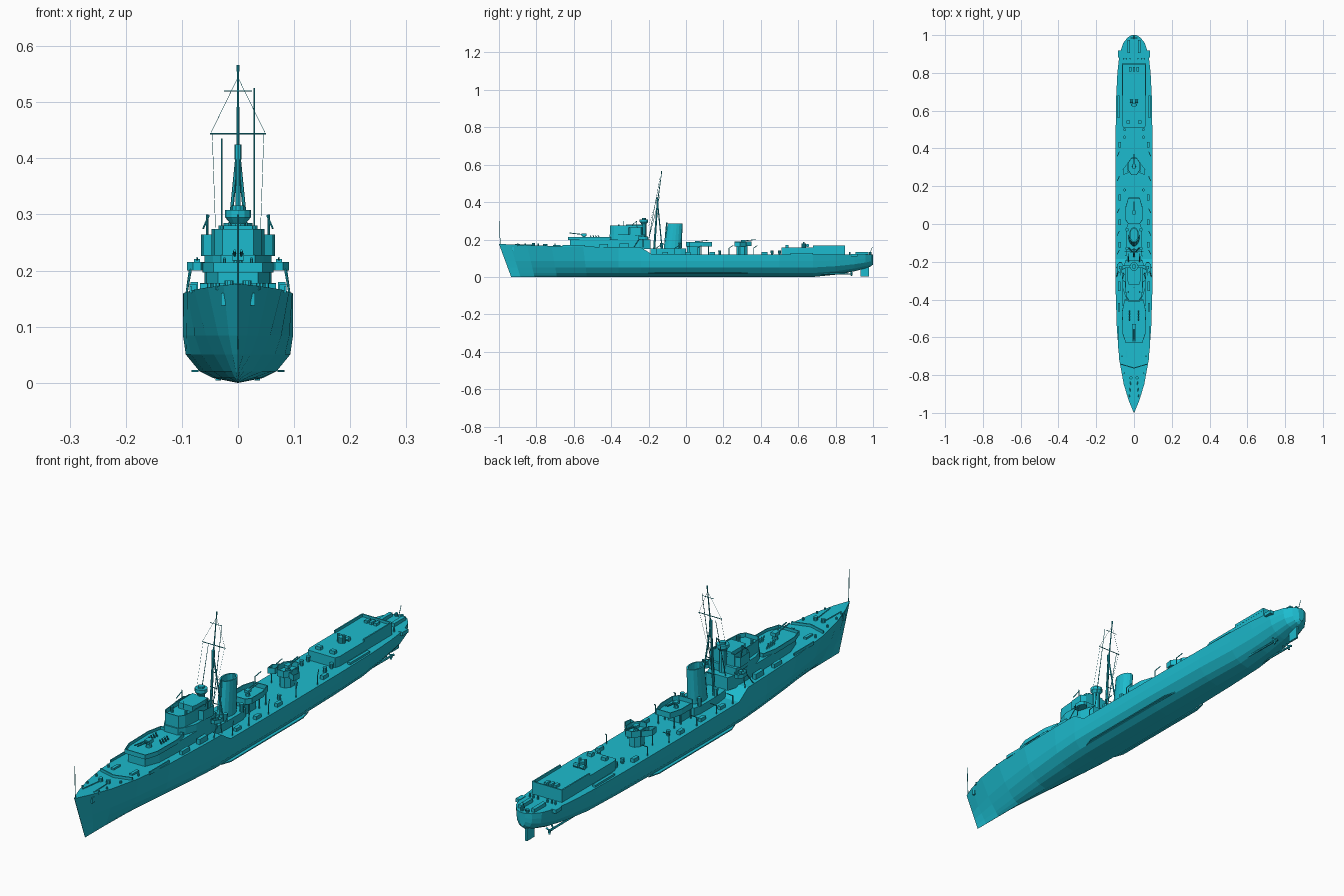
import bpy, bmesh, math
from mathutils import Vector

mat = bpy.data.materials.new("teal_paint")
mat.diffuse_color = (0.012, 0.5, 0.62, 1)


def finish(name, bm):
    bmesh.ops.remove_doubles(bm, verts=bm.verts, dist=1e-5)
    bmesh.ops.recalc_face_normals(bm, faces=bm.faces)
    me = bpy.data.meshes.new(name)
    bm.to_mesh(me)
    bm.free()
    me.materials.append(mat)
    ob = bpy.data.objects.new(name, me)
    bpy.context.collection.objects.link(ob)
    return ob


def loft(name, rings):
    """Skin a list of equal-length closed rings and cap both ends."""
    bm = bmesh.new()
    vs = [[bm.verts.new(p) for p in r] for r in rings]
    n = len(rings[0])
    for a, b in zip(vs, vs[1:]):
        for i in range(n):
            j = (i + 1) % n
            bm.faces.new((a[i], a[j], b[j], b[i]))
    bm.faces.new(vs[0])
    bm.faces.new(vs[-1])
    return finish(name, bm)


def sym(half):
    """Closed outline from its +x half, listed front to back."""
    return half + [(-x, y) for x, y in reversed(half)]


def ngon(cx, cy, rx, ry, n=8):
    return [(cx + rx * math.cos(math.tau * (i + .5) / n), cy + ry * math.sin(math.tau * (i + .5) / n)) for i in range(n)]


def house(name, pts, z0, z1, grow=1.0, shift=0.0):
    cy = sum(p[1] for p in pts) / len(pts)
    cx = sum(p[0] for p in pts) / len(pts)
    top = [(cx + (x - cx) * grow, cy + (y - cy) * grow + shift, z1) for x, y in pts]
    return loft(name, [[(x, y, z0) for x, y in pts], top])


def tub(name, pts, z0, zf, z1, t=.004):
    """Block with a sunken floor at zf and a bulwark up to z1."""
    cy = sum(p[1] for p in pts) / len(pts)
    cx = sum(p[0] for p in pts) / len(pts)
    inner = []
    for x, y in pts:
        d = Vector((cx - x, cy - y)).normalized() * t
        inner.append((x + d.x, y + d.y))
    levels = [(pts, z0), (pts, z1), (inner, z1), (inner, zf)]
    return loft(name, [[(x, y, z) for x, y in p] for p, z in levels])


def box(name, x, y, z, sx, sy, sz):
    return house(name, [(x + a * sx / 2, y + b * sy / 2) for a, b in ((-1, -1), (1, -1), (1, 1), (-1, 1))], z, z + sz)


def rod(name, a, b, r, r2=None, n=6):
    a, b = Vector(a), Vector(b)
    q = (b - a).to_track_quat('Z', 'Y')
    rings = []
    for p, rr in ((a, r), (b, r if r2 is None else r2)):
        rings.append([p + q @ Vector((rr * math.cos(math.tau * i / n), rr * math.sin(math.tau * i / n), 0)) for i in range(n)])
    return loft(name, rings)


def drum(name, x, y, z0, z1, r, r2=None, n=10):
    return rod(name, (x, y, z0), (x, y, z1), r, r2, n)


def gun(name, x, y, z, s, barrels=(0,), d=-1):
    drum(name + "_pedestal", x, y, z, z + .018 * s, .009 * s, .005 * s)
    box(name + "_breech", x, y, z + .014 * s, .016 * s, .022 * s, .01 * s)
    for b in barrels:
        rod(name + "_barrel", (x + b, y, z + .02 * s), (x + b, y + d * .06 * s, z + .027 * s), .002 * s)


# Hull: top y, bottom y, half beam, keel z, deck z, fullness
stations = [
    (-1, -.935, .001, 0, .176, 0), (-.94, -.885, .026, 0, .174, 0), (-.85, -.81, .054, 0, .170, .08),
    (-.72, -.69, .078, 0, .166, .3), (-.55, -.53, .091, 0, .162, .6), (-.36, -.36, .097, 0, .160, .85),
    (-.24, -.24, .098, 0, .158, 1), (-.185, -.185, .098, 0, .122, 1), (.2, .2, .098, 0, .12, 1),
    (.5, .5, .097, 0, .12, .9), (.68, .68, .094, 0, .12, .8), (.8, .8, .088, .012, .12, .75),
    (.9, .9, .077, .03, .12, .8), (.96, .96, .056, .046, .121, .9), (.988, .988, .033, .056, .121, 1),
    (1, 1, .012, .066, .121, 1)]
full = [.012, .45, .7, .95, 1, 1]
vee = [.012, .07, .16, .38, .62, 1]
levels = [0, .07, .17, .42, .7, 1]
rings = []
for yt, yb, w, zk, zd, f in stations:
    half = []
    for u, v, t in zip(full, vee, levels):
        z = zd if t == 1 else zk + (.12 - zk) * t
        k = (z - zk) / (zd - zk)
        half.append((w * (u * f + v * (1 - f)), yb + (yt - yb) * k, z))
    rings.append(half + [(-x, y, z) for x, y, z in reversed(half)])
loft("hull", rings)

# Underwater gear
box("rudder", 0, .955, .003, .008, .045, .055)
for s in (-1, 1):
    rod("propeller_shaft", (s * .035, .64, .018), (s * .035, .88, .016), .004)
    rod("shaft_strut", (s * .035, .86, .016), (s * .02, .86, .04), .003)
    drum("propeller_hub", s * .035, .885, .01, .022, .005)
    for k in range(3):
        a = math.tau * k / 3 + .5
        rod("propeller_blade", (s * .035, .885, .016), (s * .035 + .014 * math.cos(a), .885, .018 + .014 * math.sin(a)), .002, .005, 4)
    house("bilge_keel", [(s * .07, -.2), (s * .083, -.16), (s * .083, .28), (s * .07, .33)], .019, .023)
    box("anchor", s * .026, -.925, .138, .008, .012, .022)

# Forecastle fittings
rod("jackstaff", (0, -.993, .17), (0, -.998, .3), .0015)
for s in (-1, 1):
    house("breakwater", [(0, -.765), (s * .068, -.745), (s * .068, -.74), (0, -.76)], .16, .177)
    drum("capstan", s * .016, -.815, .165, .182, .008)
    box("deck_locker", s * .04, -.69, .16, .012, .04, .012)
    rod("anchor_chain", (s * .016, -.81, .17), (s * .024, -.915, .174), .002)
    box("deck_edge_rail", s * .084, -.6, .16, .004, .12, .012)
    for y in (-.9, -.86, -.79, -.7):
        drum("bollard", s * (.036 + (.9 + y) * .14), y, .165, .178, .004, n=6)

# Forward deckhouse, gun platform and bridge
house("forward_deckhouse", sym([(.036, -.62), (.056, -.56), (.06, -.42), (.06, -.25), (.045, -.19)]), .15, .2)
tub("forward_gun_platform", sym([(.044, -.63), (.061, -.58), (.063, -.46), (.05, -.4)]), .197, .203, .214)
gun("forward_gun", 0, -.545, .2, 1.3, (-.006, .006))
for i in range(4):
    for x in (-.024, .024):
        rod("launcher_spigot", (x, -.5 + i * .014, .2), (x, -.512 + i * .014, .222), .003)
house("bridge_lower", sym([(.03, -.41), (.045, -.385), (.06, -.34), (.06, -.22)]), .2, .228)
tub("bridge_upper", sym([(.028, -.405), (.042, -.385), (.047, -.33), (.047, -.23)]), .226, .258, .274)
house("bridge_roof", sym([(.03, -.32), (.034, -.3), (.034, -.23)]), .255, .28)
for s in (-1, 1):
    tub("bridge_wing", [(s * x, y) for x, y in ((.044, -.31), (.062, -.3), (.066, -.24), (.044, -.23))], .226, .25, .264)
    tub("side_gun_sponson", ngon(s * .073, -.23, .019, .03), .2, .204, .215, .003)
    rod("sponson_strut", (s * .086, -.23, .202), (s * .092, -.23, .158), .002)
    rod("sponson_strut", (s * .084, -.25, .202), (s * .092, -.28, .158), .002)
    gun("side_gun", s * .073, -.23, .204, .7)
    rod("light_gun", (s * .055, -.26, .25), (s * .055, -.265, .3), .002)
    rod("light_gun_barrel", (s * .052, -.265, .298), (s * .062, -.29, .275), .0018)
    drum("signal_lamp", s * .03, -.36, .255, .28, .005)
    rod("whip_aerial", (s * .029, -.2, .2), (s * .029, -.14, .525 if s > 0 else .435), .0018, .001)
    box("life_raft", s * .078, -.33, .158, .014, .05, .022)
    box("life_raft", s * .08, -.44, .158, .012, .045, .018)
rod("bridge_staff", (0, -.335, .27), (0, -.335, .298), .0015)

# Director tower
drum("director_base", 0, -.225, .2, .29, .014)
drum("director_flare", 0, -.225, .284, .295, .014, .023, 12)
drum("director_tub", 0, -.225, .295, .308, .023, n=12)
drum("director_cap", 0, -.225, .308, .316, .012)

# Tripod mast with yards and stays
rod("mast_lower", (0, -.172, .12), (0, -.152, .41), .006, .004, 8)
rod("mast_upper", (0, -.152, .4), (0, -.13, .56), .0028, .0018)
drum("mast_top_lamp", 0, -.13, .555, .566, .003)
drum("mast_lantern", 0, -.152, .398, .425, .006, n=8)
rod("yard", (-.05, -.148, .444), (.05, -.148, .444), .0015)
rod("gaff", (-.025, -.136, .52), (.025, -.136, .52), .001)
for s in (-1, 1):
    rod("mast_leg", (s * .03, -.125, .12), (s * .002, -.152, .4), .0032)
    rod("yard_halyard", (s * .046, -.148, .444), (s * .04, -.2, .27), .0005, n=3)
    rod("mast_stay", (s * .002, -.132, .54), (s * .048, -.148, .446), .0005, n=3)
for z in (.22, .28, .34):
    k = (.4 - z) / .28 * .028 + .002
    rod("mast_brace", (-k, -.15, z), (k, -.15, z), .0016)

# Funnel and boiler casing
house("boiler_casing", sym([(.036, -.19), (.042, -.14), (.042, -.03), (.034, 0)]), .115, .152)
f0, f1, f2 = ngon(0, -.07, .029, .047, 16), ngon(0, -.058, .026, .041, 16), ngon(0, -.058, .02, .034, 16)
loft("funnel", [[(x, y, z) for x, y in p] for p, z in ((f0, .15), (f1, .285), (f2, .285), (f2, .25))])
rod("steam_pipe", (0, -.115, .15), (0, -.103, .292), .004)
for s in (-1, 1):
    for y in (-.13, -.03):
        drum("ventilator", s * .037, y, .15, .182, .007, .009, 8)

# Midship gun platforms
tub("midship_platform", sym([(.03, 0), (.045, .02), (.045, .09), (.03, .14)]), .164, .169, .186)
box("midship_store", 0, .04, .118, .05, .07, .05)
gun("midship_gun", 0, .06, .169, 1, (-.004, .004), 1)
house("aft_gun_house", ngon(0, .3, .026, .032), .118, .168)
tub("aft_gun_tub", ngon(0, .305, .036, .05), .165, .17, .19)
gun("aft_gun", 0, .305, .17, 1.1, (-.004, .004), 1)
for s in (-1, 1):
    for y in (.02, .08, .12):
        rod("platform_leg", (s * .034, y, .118), (s * .034, y, .166), .003)
    tub("aft_gun_wing", [(s * x, y) for x, y in ((.03, .27), (.055, .26), (.06, .29), (.034, .32))], .163, .168, .186, .003)
    rod("wing_leg", (s * .053, .28, .118), (s * .053, .28, .165), .002)
    # davits, rafts and deck lockers along the sides
    for y in (-.16, -.06, .06, .23, .36):
        rod("davit_post", (s * .088, y, .118), (s * .088, y, .155), .002)
        rod("davit_arm", (s * .088, y, .154), (s * .078, y + .022, .168), .0018)
    for y in (-.11, .01, .14, .42):
        box("deck_box", s * .075, y, .118, .014, .03, .016)
    for y in (.18, .46, .5):
        drum("deck_vent", s * .05, y, .118, .14, .006, .008, 8)

# Quarterdeck house and stern gear
house("aft_deckhouse", sym([(.058, .51), (.064, .53), (.064, .68), (.064, .85)]), .118, .158)
for s in (-1, 1):
    box("deckhouse_coaming", s * .062, .765, .156, .005, .17, .012)
    box("locker", s * .03, .54, .156, .02, .016, .014)
    drum("winch_post", s * .012, .63, .156, .188, .005)
    rod("winch_drum", (s * .004, .65, .168), (s * .022, .65, .168), .009, n=8)
    box("side_charge_rack", s * .082, .62, .118, .012, .12, .01)
    box("stern_sponson", s * .077, .9, .108, .018, .035, .014)
    box("stern_rack", s * .028, .94, .12, .014, .07, .014)
    for x in (.02, .04, .055):
        drum("stern_bollard", s * x, .875, .12, .134, .004, n=6)
    drum("fairlead", s * .012, .985, .12, .132, .006)
box("deckhouse_coaming_aft", 0, .848, .156, .128, .005, .012)
drum("winch_base", 0, .63, .156, .18, .012)
for x in (-.02, 0, .02):
    box("hatch", x, .82, .156, .012, .024, .012)
rod("ensign_staff", (0, .98, .12), (0, .997, .16), .0014)
